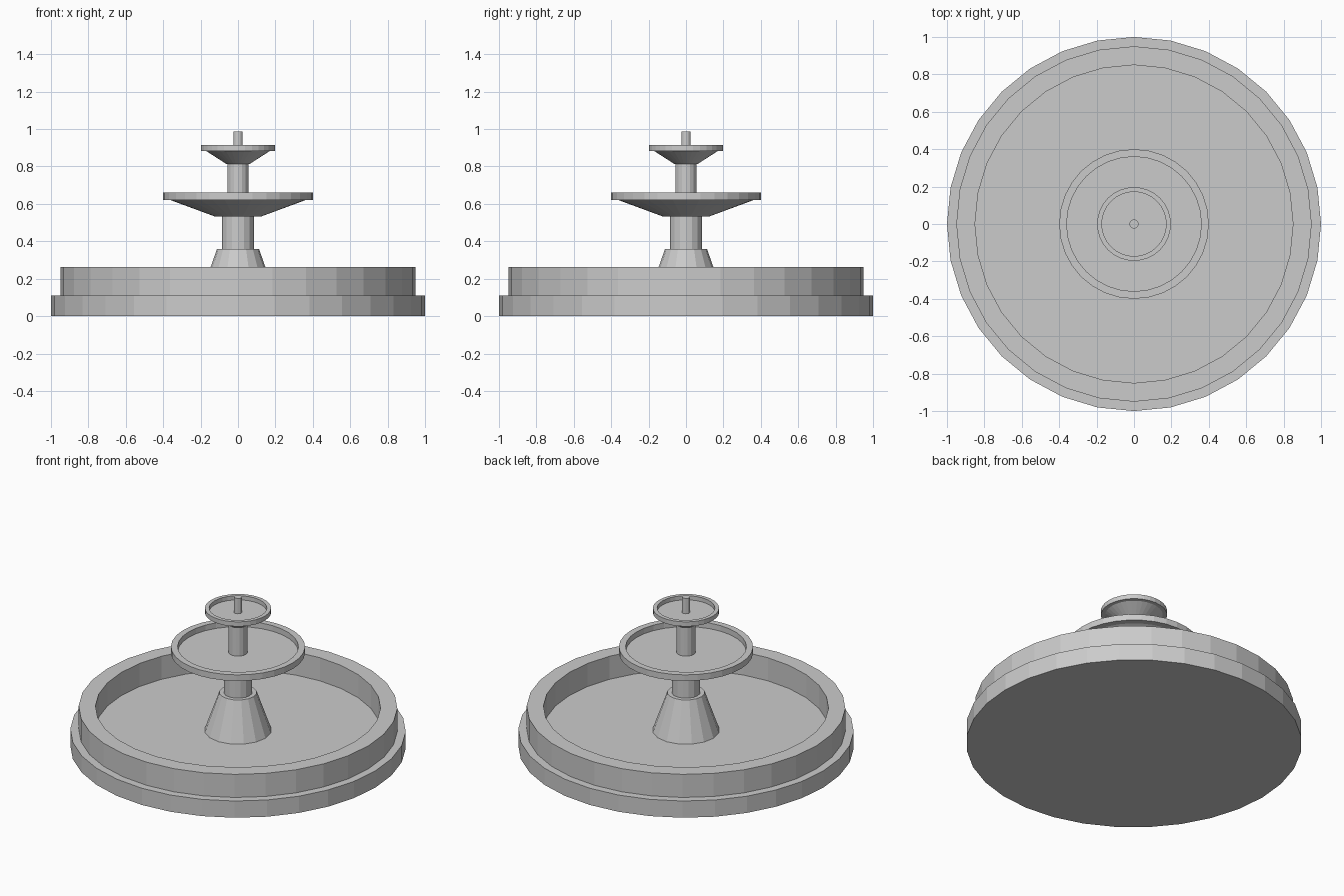
import bpy, bmesh
from math import cos, sin, pi

if "Cube" in bpy.data.objects:
    bpy.data.objects.remove(bpy.data.objects["Cube"])


def lathe(name, profile, sides, closed=False):
    """Revolve (radius, z) points around z; open profiles get flat end caps."""
    bm = bmesh.new()
    rings = [[bm.verts.new((r * cos(2 * pi * i / sides), r * sin(2 * pi * i / sides), z))
              for i in range(sides)] for r, z in profile]
    pairs = list(zip(rings, rings[1:]))
    if closed:
        pairs.append((rings[-1], rings[0]))
    else:
        bm.faces.new(rings[0][::-1])
        bm.faces.new(rings[-1])
    for a, b in pairs:
        for i in range(sides):
            j = (i + 1) % sides
            bm.faces.new((a[i], a[j], b[j], b[i]))
    bmesh.ops.recalc_face_normals(bm, faces=bm.faces)
    mesh = bpy.data.meshes.new(name)
    bm.to_mesh(mesh)
    bm.free()
    obj = bpy.data.objects.new(name, mesh)
    bpy.context.collection.objects.link(obj)
    return obj


def bowl(name, r_foot, r_flare, r_rim, z_foot, z_floor, z_rim, sides):
    """Tapered underside, overhanging rim and a shallow recessed floor."""
    return lathe(name, [(r_foot, z_foot), (r_flare, z_floor), (r_rim, z_floor),
                        (r_rim, z_rim), (r_flare, z_rim), (r_flare, z_floor + 0.003)], sides)


# Ground basin: solid plinth and raised wall
lathe("basin_plinth", [(1.0, 0), (1.0, 0.11)], 32)
lathe("basin_wall", [(0.95, 0.11), (0.95, 0.262), (0.85, 0.262), (0.85, 0.11)], 32, closed=True)

# Pedestal and lower column
lathe("pedestal", [(0.2, 0.11), (0.112, 0.36)], 16)
lathe("lower_column", [(0.086, 0.36), (0.086, 0.535)], 16)

# Middle bowl and upper column
bowl("middle_bowl", 0.122, 0.36, 0.4, 0.532, 0.62, 0.66, 32)
lathe("upper_column", [(0.057, 0.62), (0.057, 0.815)], 16)

# Top bowl and spout
bowl("top_bowl", 0.06, 0.172, 0.197, 0.812, 0.884, 0.914, 32)
lathe("spout", [(0.025, 0.884), (0.025, 0.988)], 12)
